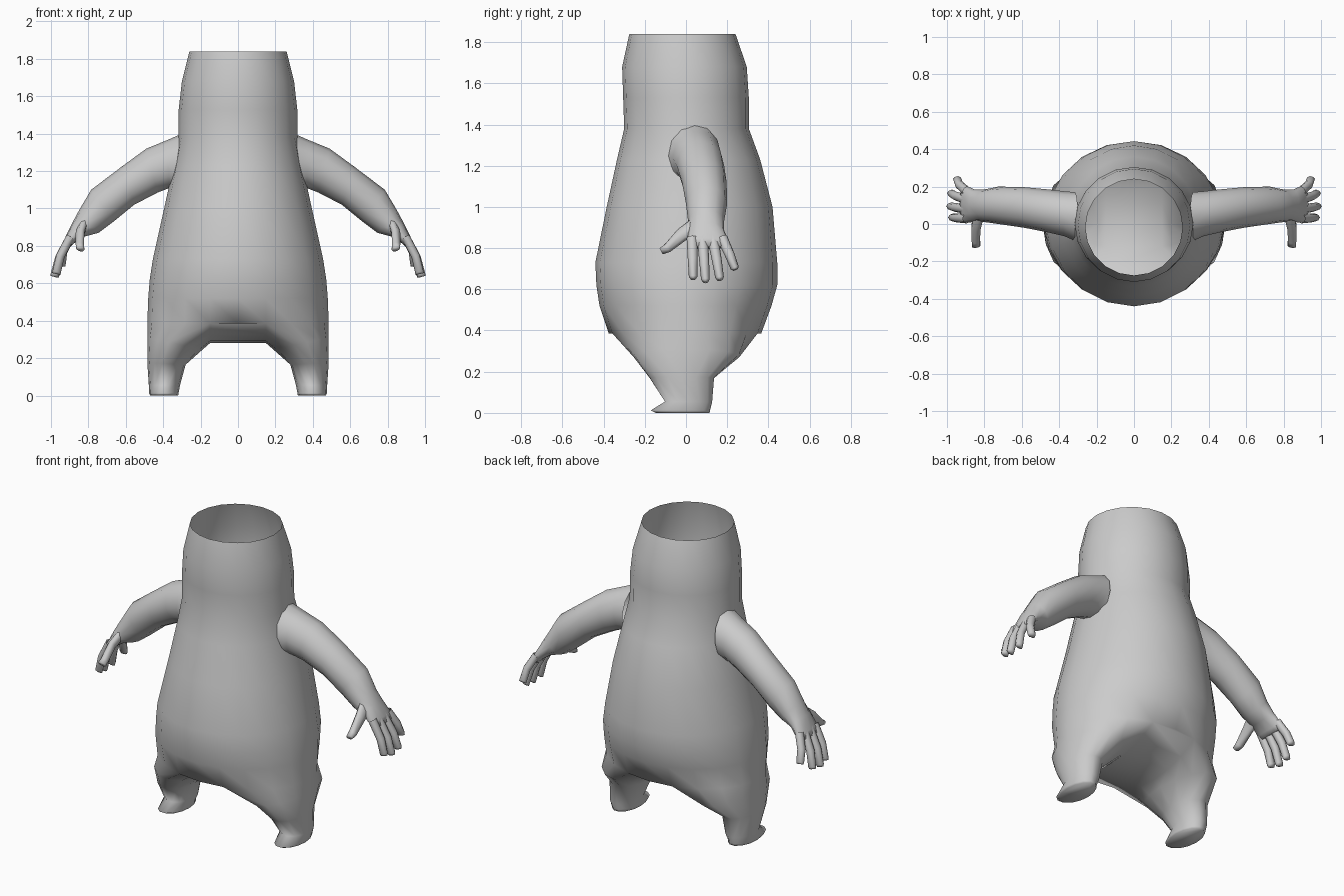
import bpy, bmesh
from math import sin, cos, radians
from mathutils import Vector

cube = bpy.data.objects.get("Cube")
if cube:
    bpy.data.objects.remove(cube)

grey = bpy.data.materials.new("plain grey")
grey.use_nodes = True
grey.diffuse_color = (0.6, 0.6, 0.6, 1)
grey.node_tree.nodes["Principled BSDF"].inputs["Base Color"].default_value = (0.6, 0.6, 0.6, 1)


def bridge(bm, a, b):
    """Quads between two closed loops of equal length."""
    n = len(a)
    for i in range(n):
        j = (i + 1) % n
        bm.faces.new((a[i], a[j], b[j], b[i]))


def loft(bm, rings, cap_end=True):
    loops = [[bm.verts.new(p) for p in ring] for ring in rings]
    for a, b in zip(loops, loops[1:]):
        bridge(bm, a, b)
    if cap_end:
        bm.faces.new(loops[-1])
    return loops


def finish(bm, name):
    bmesh.ops.recalc_face_normals(bm, faces=bm.faces)
    mesh = bpy.data.meshes.new(name)
    bm.to_mesh(mesh)
    bm.free()
    obj = bpy.data.objects.new(name, mesh)
    bpy.context.collection.objects.link(obj)
    mesh.materials.append(grey)
    mesh.shade_smooth()
    return obj


# Torso: height, half width, front y, back y
SEG = 20
torso = [(1.84, .26, -.275, .24), (1.68, .30, -.31, .295), (1.53, .317, -.305, .305),
         (1.38, .318, -.30, .305), (1.23, .345, -.335, .36), (1.0, .395, -.385, .42),
         (.73, .455, -.44, .443), (.62, .472, -.435, .443), (.52, .48, -.42, .415),
         (.385, .485, -.375, .365)]
rings = []
for z, rx, front, back in torso:
    cy, ry = (front + back) / 2, (back - front) / 2
    rings.append([(rx * cos(radians(18 * k)), cy + ry * sin(radians(18 * k)), z)
                  for k in range(SEG)])
bm = bmesh.new()
hem = loft(bm, rings, cap_end=False)[-1]

# Legs: outer z, inner z, inner x, outer x, front y, back y
leg_rows = [(.31, .245, .19, .485, -.26, .265), (.175, .165, .28, .485, -.18, .14),
            (.055, .055, .31, .477, -.105, .13), (.012, .012, .318, .475, -.175, .12),
            (0, 0, .32, .47, -.15, .118)]
crotch = {}
for side in (1, -1):
    outer = [hem[k % SEG if side > 0 else (10 - k) % SEG] for k in range(-4, 5)]
    back, front = outer[-1].co, outer[0].co
    inner = []
    for i in range(1, 6):
        p = back.lerp(front, i / 6)
        p.z = .28 + .105 * abs(i / 3 - 1) ** 2
        inner.append(bm.verts.new(p))
    crotch[side] = [outer[-1]] + inner + [outer[0]]
    loop = outer + inner
    for zo, zi, x0, x1, y0, y1 in leg_rows:
        new = []
        for i in range(14):
            a = radians(i * 360 / 14 - 102.9)
            t = (1 + cos(a)) / 2
            new.append(bm.verts.new((side * (x0 + (x1 - x0) * t),
                                     (y0 + y1) / 2 + (y1 - y0) / 2 * sin(a),
                                     zi + (zo - zi) * t)))
        bridge(bm, loop, new)
        loop = new
    bm.faces.new(loop)

# Underside between the legs
for i in range(6):
    a, b = crotch[1], crotch[-1]
    bm.faces.new((a[i], a[i + 1], b[i + 1], b[i]))
for i, centre in ((0, hem[5]), (6, hem[15])):
    bm.faces.new((crotch[1][i], centre, crotch[-1][i]))
finish(bm, "body_and_legs")

# Arm sections: top x, top z, bottom x, bottom z, front y, back y
arm = [(.30, 1.40, .33, 1.10, -.09, .17), (.38, 1.365, .365, 1.11, -.065, .175),
       (.49, 1.32, .43, 1.085, -.045, .185), (.62, 1.225, .555, 1.02, -.02, .197),
       (.785, 1.10, .665, .93, 0, .2), (.85, .99, .745, .87, .01, .185),
       (.885, .925, .82, .85, .012, .185), (.922, .85, .875, .815, .005, .205),
       (.932, .815, .895, .795, .01, .205)]
rings = []
for tx, tz, bx, bz, y0, y1 in arm:
    top, bottom = Vector((tx, 0, tz)), Vector((bx, 0, bz))
    ring = []
    for i in range(12):
        a = radians(30 * i)
        p = bottom.lerp(top, (1 + cos(a)) / 2)
        p.y = (y0 + y1) / 2 + (y1 - y0) / 2 * sin(a)
        ring.append(p)
    rings.append(ring)
bm = bmesh.new()
loft(bm, rings)


def finger(points, widths, depth):
    """Tapered digit along points, wider across than thick."""
    rings = []
    for i, (p, w) in enumerate(zip(points, widths)):
        p = Vector(p)
        way = Vector(points[min(i + 1, len(points) - 1)]) - Vector(points[max(i - 1, 0)])
        across = way.cross(Vector((.9, 0, .4))).normalized()
        out = across.cross(way).normalized()
        rings.append([p + across * w * cos(radians(45 * k)) + out * depth * sin(radians(45 * k))
                      for k in range(8)])
    loft(bm, rings)


# Four fingers: base y, tip y, tip x, tip z
for y0, y1, x, z in [(.03, .035, .972, .65), (.08, .095, .982, .635),
                     (.13, .165, .977, .645), (.175, .24, .945, .695)]:
    base, tip = Vector((.895, y0, .85)), Vector((x, y1, z))
    knuckle = base.lerp(tip, .55) + Vector((.012, 0, .006))
    finger([base, knuckle, tip.lerp(knuckle, .12), tip], [.027, .024, .021, .013], .023)

# Thumb
finger([(.83, .06, .91), (.845, -.02, .865), (.845, -.09, .80), (.843, -.12, .785)],
       [.05, .035, .024, .016], .024)
arms = finish(bm, "arms_and_hands")
arms.modifiers.new("mirror", "MIRROR").use_mirror_merge = False
